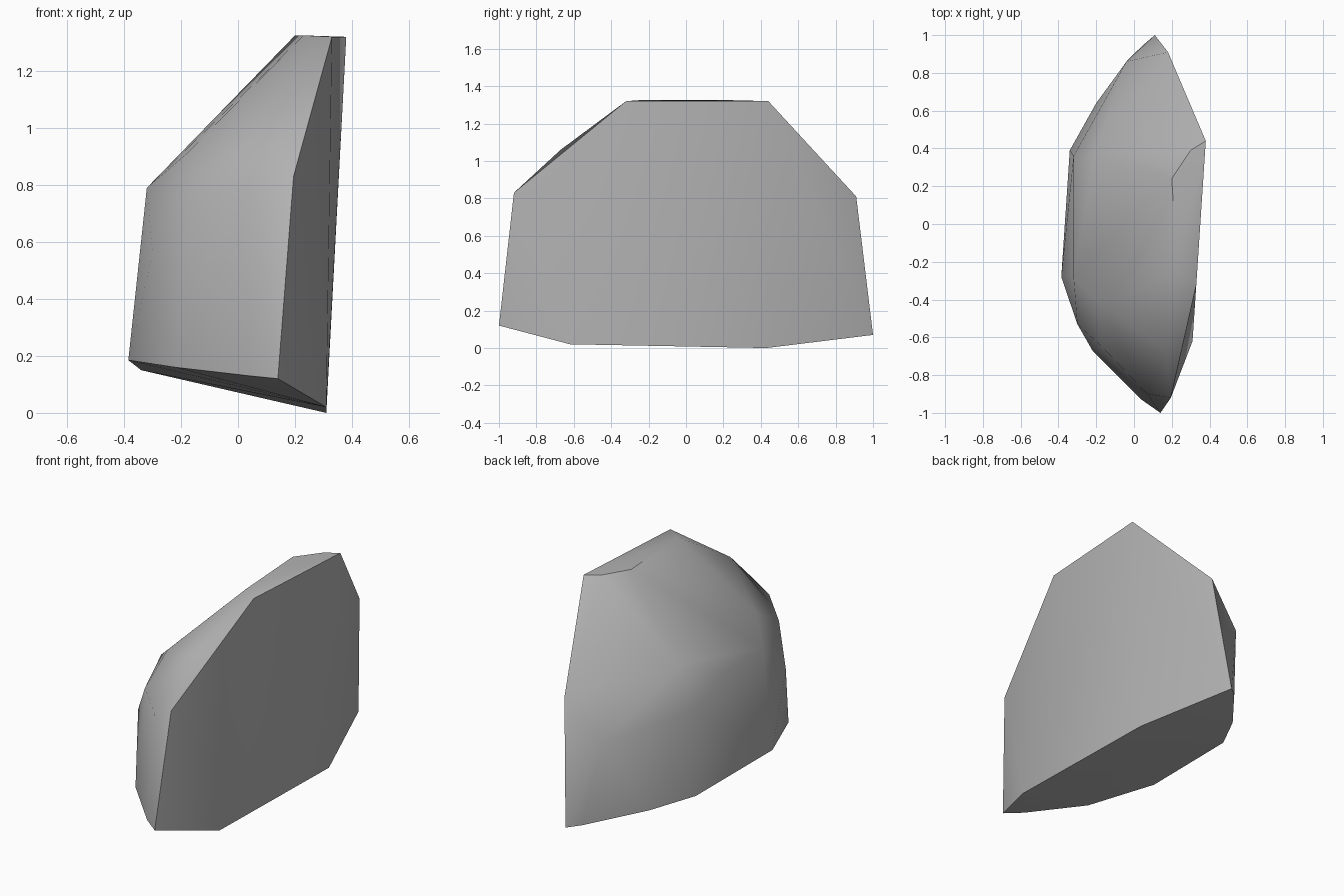
import bpy
import bmesh
import math

# Remove the default cube only
default_cube = bpy.data.objects.get("Cube")
if default_cube:
    bpy.data.objects.remove(default_cube, do_unlink=True)


def make_material(name, colour):
    """Create one plain, matte material."""
    material = bpy.data.materials.new(name)
    material.use_nodes = True
    material.diffuse_color = colour
    shader = material.node_tree.nodes["Principled BSDF"]
    shader.inputs["Base Color"].default_value = colour
    shader.inputs["Roughness"].default_value = 0.9
    return material


def make_hull_object(name, rings, material):
    """Wrap a tight convex skin around several rings of corner points."""
    bm = bmesh.new()
    for ring in rings:
        for corner in ring:
            bm.verts.new(corner)
    result = bmesh.ops.convex_hull(bm, input=bm.verts[:], use_existing_faces=False)
    # Drop any corner that ended up inside the skin
    loose = [v for v in bm.verts if not v.link_faces]
    bmesh.ops.delete(bm, geom=loose, context="VERTS")
    bmesh.ops.recalc_face_normals(bm, faces=bm.faces[:])
    mesh = bpy.data.meshes.new(name)
    bm.to_mesh(mesh)
    bm.free()
    mesh.materials.append(material)
    obj = bpy.data.objects.new(name, mesh)
    bpy.context.collection.objects.link(obj)
    return obj


# Tilted underside, running round from the front tip
base_ring = [
    (.14, -1, .12), (.31, -.62, .02), (.31, .43, 0), (.11, 1, .07),
    (.04, .94, .08), (-.2, .64, .12), (-.34, .39, .15),
    (-.385, -.28, .185), (-.22, -.67, .16), (.04, -.93, .13),
]

# Shoulder where the steep sides turn inward
shoulder_ring = [
    (.195, -.92, .83), (.07, -.9, .77), (-.17, -.65, .77),
    (-.3, -.53, .56), (-.32, -.28, .79), (-.32, .09, .78),
    (-.32, .36, .66), (-.04, .86, .57), (.18, .91, .81),
]

# Bulges on the sloping upper face
slope_ring = [(.17, -.67, 1.06), (-.18, -.42, .91), (-.21, .36, .9)]

# Small flat crown along the broad side
crown_ring = [
    (.33, -.32, 1.32), (.38, .44, 1.32), (.3, .39, 1.32),
    (.2, .24, 1.325), (.23, -.25, 1.325),
]

stone_grey = make_material("stone grey", (.45, .45, .45, 1))
boulder = make_hull_object(
    "boulder", [base_ring, shoulder_ring, slope_ring, crown_ring], stone_grey)

# Soft shading over the gentle bends, crisp along the broken edges
bpy.ops.object.select_all(action="DESELECT")
boulder.select_set(True)
bpy.context.view_layer.objects.active = boulder
bpy.ops.object.shade_smooth_by_angle(angle=math.radians(40))
